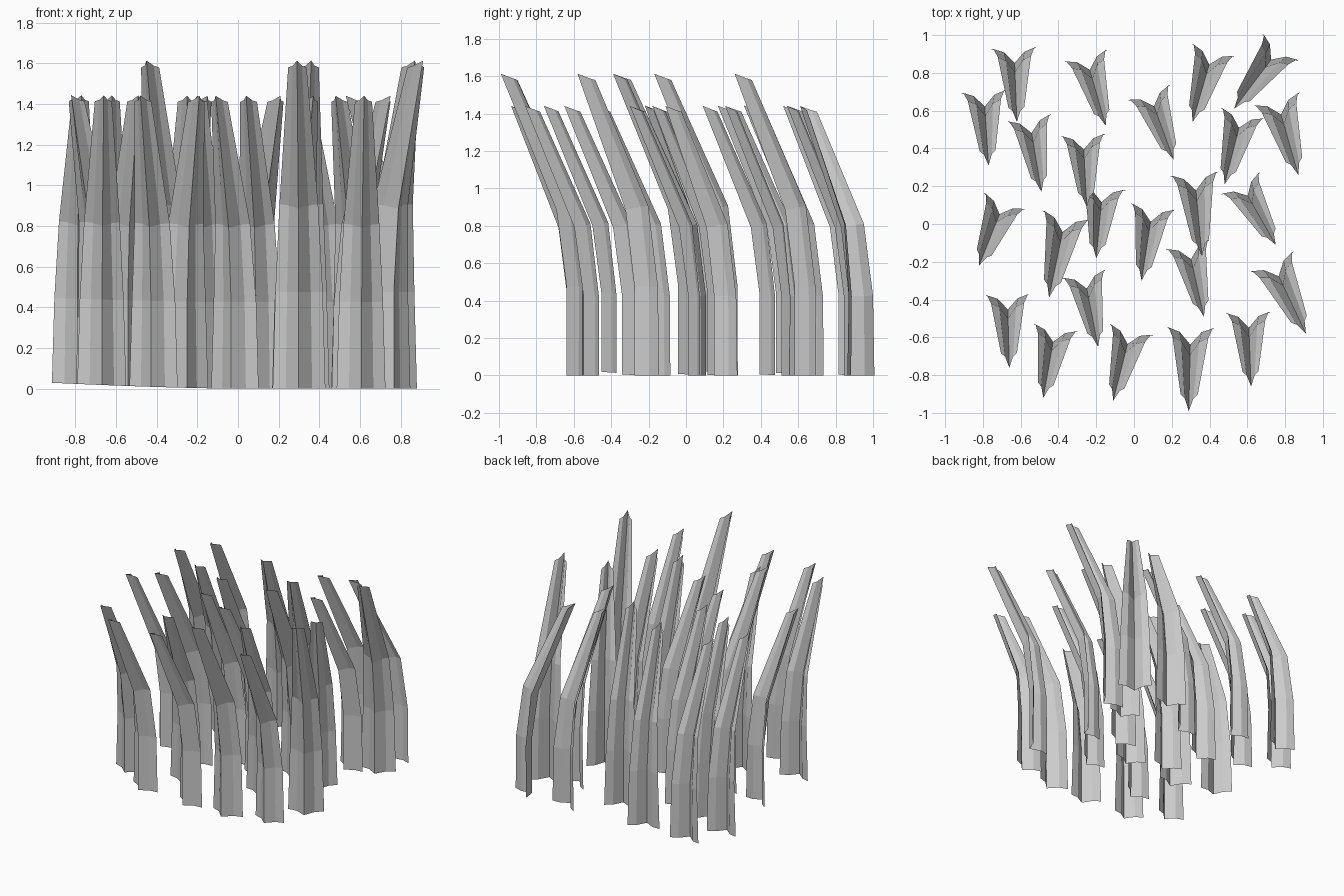
import bpy, bmesh
from mathutils import Vector

if "Cube" in bpy.data.objects:
    bpy.data.objects.remove(bpy.data.objects["Cube"])

# Each blade: middle of base flaps (x, y), tip (x, y), tall flag
BLADES = [
    (-.635, .93, -.62, .54, 0), (-.795, .70, -.77, .31, 0),
    (-.255, .89, -.15, .52, 0), (-.555, .56, -.49, .17, 0),
    (-.27, .47, -.25, .09, 0), (.42, .92, .31, .54, 0),
    (.775, .935, .53, .61, 0), (.08, .695, .21, .34, 0),
    (.575, .585, .48, .21, 0), (.755, .66, .87, .26, 1),
    (-.685, .12, -.82, -.22, 0), (-.36, .045, -.45, -.39, 1),
    (-.165, .19, -.20, -.18, 0), (.10, .09, .04, -.30, 0),
    (.32, .265, .36, -.17, 1), (.565, .215, .75, -.11, 0),
    (.285, -.11, .37, -.49, 0), (-.265, -.265, -.19, -.65, 0),
    (-.67, -.375, -.66, -.76, 0), (-.415, -.55, -.48, -.92, 0),
    (-.015, -.56, -.11, -.935, 0), (.30, -.55, .29, -.99, 1),
    (.605, -.47, .62, -.86, 0), (.73, -.20, .91, -.58, 1),
]

# Rings up the blade: forward lean, fold height, edge height, half width, fold depth
RINGS = [(0, 0, 0, .12, .08), (.0, .425, .425, .108, .08),
         (.045, .79, .81, .088, .085), (.32, 1.44, 1.41, .042, .08)]
# Gull-wing section: across (share of half width), forward (share of depth)
SECTION = [(-1, 0), (-.5, .25), (0, 1), (.5, .25), (1, 0)]


def make_blade(name, bx, by, tx, ty, tall):
    fwd = (Vector((tx, ty)) - Vector((bx, by)))
    s = 1.12 if tall else 1.0
    lean_scale = fwd.length / .40
    fwd.normalize()
    side = Vector((-fwd.y, fwd.x))
    bm = bmesh.new()
    rows = []
    for lean, zc, ze, hw, depth in RINGS:
        row = []
        for u, d in SECTION:
            p = Vector((bx, by)) + side * (u * hw * (1.08 if tall else 1))
            p += fwd * (lean + d * depth) * lean_scale
            z = (ze + (zc - ze) * d) * s
            lift = .033 * max(0, -p.x) ** 1.5 * (1 - z / 1.62)   # ground rises slightly to the left
            row.append(bm.verts.new((p.x, p.y, z + lift)))
        rows.append(row)
    for a, b in zip(rows, rows[1:]):
        for i in range(len(SECTION) - 1):
            bm.faces.new((a[i], a[i + 1], b[i + 1], b[i]))
    bmesh.ops.recalc_face_normals(bm, faces=bm.faces)
    mesh = bpy.data.meshes.new(name)
    bm.to_mesh(mesh)
    bm.free()
    bpy.context.collection.objects.link(bpy.data.objects.new(name, mesh))


# Patch of grass blades
for n, blade in enumerate(BLADES):
    make_blade(f"grass_blade_{n + 1:02d}", *blade)
